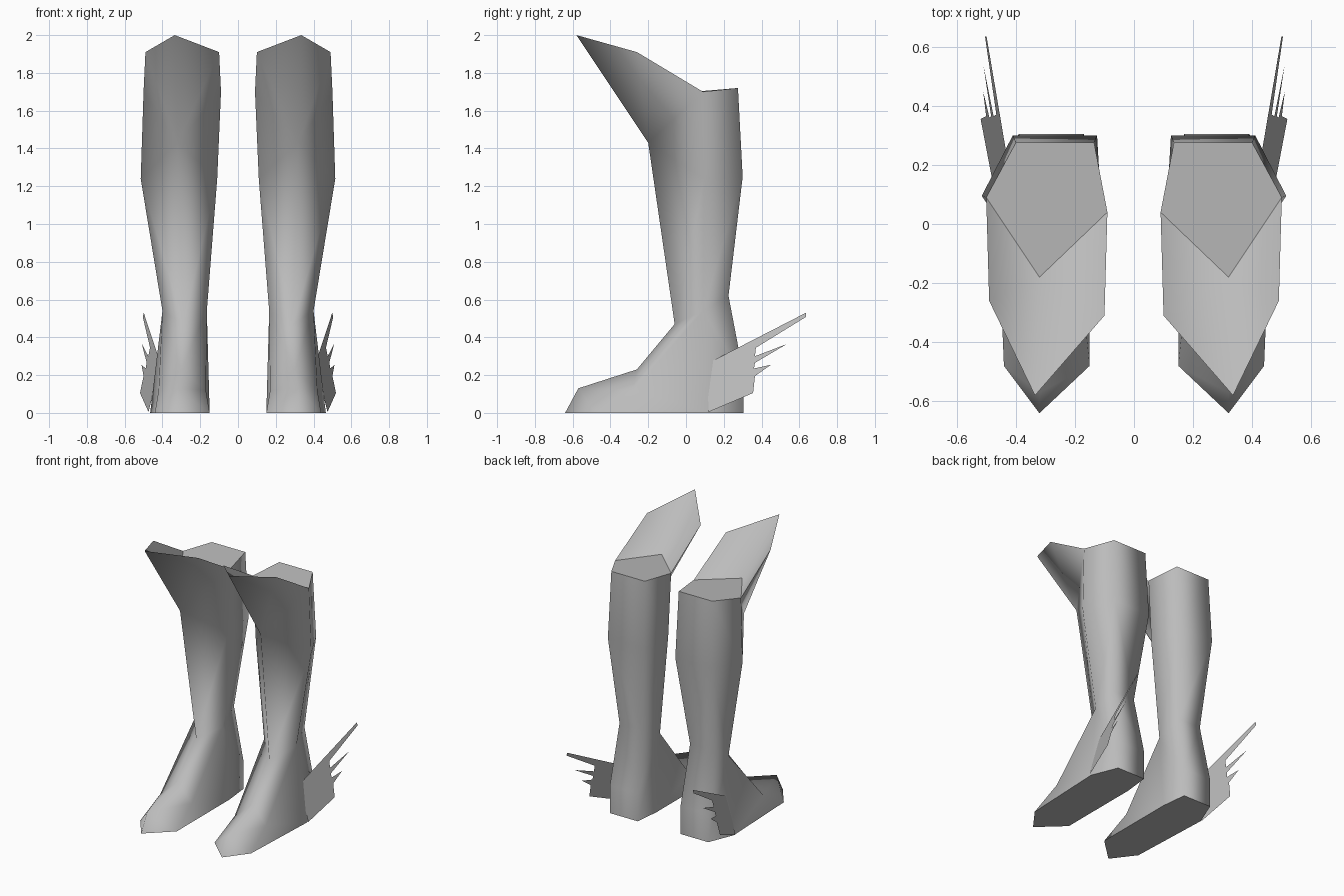
import bpy, bmesh

cube = bpy.data.objects.get("Cube")
if cube:
    bpy.data.objects.remove(cube, do_unlink=True)

grey = bpy.data.materials.new("plain grey")
grey.use_nodes = True
color = (0.5, 0.5, 0.5, 1)
grey.diffuse_color = color
grey.node_tree.nodes["Principled BSDF"].inputs["Base Color"].default_value = color


def make_object(name, bm):
    """Turn a bmesh into an object mirrored to both legs."""
    mesh = bpy.data.meshes.new(name)
    bm.to_mesh(mesh)
    bm.free()
    mesh.materials.append(grey)
    obj = bpy.data.objects.new(name, mesh)
    bpy.context.collection.objects.link(obj)
    obj.modifiers.new("other leg", "MIRROR")
    return obj


# Boot: ridge points run down the front, paired points lie inside and outside
bm = bmesh.new()
points = {}


def ridge(name, x, y, z):
    points[name, "in"] = points[name, "out"] = bm.verts.new((x, y, z))


def pair(name, x_in, x_out, y, z, shift=0.0):
    points[name, "in"] = bm.verts.new((x_in, y - shift, z))
    points[name, "out"] = bm.verts.new((x_out, y + shift, z))


# Cuff and top cap
ridge("tip", 0.335, -0.58, 2)
pair("flare", 0.10, 0.49, -0.285, 1.91, 0.025)
ridge("cap_front", 0.32, -0.18, 1.69)
pair("cap_side", 0.09, 0.50, 0.065, 1.70, 0.025)
pair("cap_back", 0.135, 0.40, 0.275, 1.72)
# Calf
ridge("shin", 0.32, -0.20, 1.43)
pair("calf_side", 0.11, 0.515, 0.07, 1.24, 0.025)
pair("calf_back", 0.125, 0.41, 0.30, 1.25)
# Ankle
ridge("ankle", 0.29, -0.06, 0.47)
pair("ankle_side", 0.165, 0.40, 0.075, 0.54, 0.015)
pair("ankle_back", 0.19, 0.37, 0.225, 0.62)
pair("heel", 0.17, 0.39, 0.305, 0.20)
# Foot and sole
ridge("instep", 0.30, -0.26, 0.23)
ridge("toe", 0.32, -0.57, 0.13)
ridge("sole_tip", 0.32, -0.64, 0)
pair("foot_side", 0.17, 0.42, -0.28, 0.12)
pair("sole_front", 0.15, 0.44, -0.48, 0)
pair("sole_side", 0.15, 0.465, 0.12, 0)
pair("sole_back", 0.17, 0.39, 0.305, 0)

side_faces = [
    "shin tip flare",
    "shin flare cap_side calf_side",
    "calf_side cap_side cap_back calf_back",
    "ankle shin calf_side ankle_side",
    "ankle_side calf_side calf_back ankle_back",
    "instep ankle ankle_side foot_side",
    "foot_side ankle_side sole_side",
    "ankle_side ankle_back heel",
    "ankle_side heel sole_back sole_side",
    "toe instep foot_side",
    "toe foot_side sole_front",
    "toe sole_front sole_tip",
    "foot_side sole_side sole_front",
]
hard_faces = []
for side in ("in", "out"):
    for names in side_faces:
        bm.faces.new([points[n, side] for n in names.split()])
    hard_faces.append(bm.faces.new(
        [points[n, side] for n in "cap_front cap_side flare tip".split()]))

# Strips across the back
for low, high in (("calf_back", "cap_back"), ("ankle_back", "calf_back"),
                  ("heel", "ankle_back"), ("sole_back", "heel")):
    bm.faces.new([points[low, "in"], points[low, "out"],
                  points[high, "out"], points[high, "in"]])

# Flat cap and sole
for front, names in (("cap_front", ["cap_side", "cap_back"]),
                     ("sole_tip", ["sole_front", "sole_side", "sole_back"])):
    loop = [points[front, "in"]] + [points[n, "out"] for n in names]
    loop += [points[n, "in"] for n in reversed(names)]
    hard_faces.append(bm.faces.new(loop))

bmesh.ops.recalc_face_normals(bm, faces=bm.faces)
for face in bm.faces:
    face.smooth = True
for face in hard_faces:
    for edge in face.edges:
        edge.smooth = False
cuff_crease = bm.edges.get([points["cap_front", "in"], points["tip", "in"]])
cuff_crease.smooth = True
make_object("boots", bm)

# Heel wing: thin feathered sheet leaning outward, outlined in (y, z)
outline = [(0.11, 0.26), (0.635, 0.53), (0.635, 0.508), (0.37, 0.345),
           (0.365, 0.30), (0.535, 0.365), (0.365, 0.265), (0.36, 0.235),
           (0.45, 0.255), (0.365, 0.195), (0.355, 0.105), (0.12, 0.005)]
bm = bmesh.new()
sheet = bm.faces.new([bm.verts.new((0.44 + 0.293 * y - 0.24 * z, y, z))
                      for y, z in outline])
sheet.normal_update()
if sheet.normal.x < 0:
    sheet.normal_flip()
make_object("heel_wings", bm)
